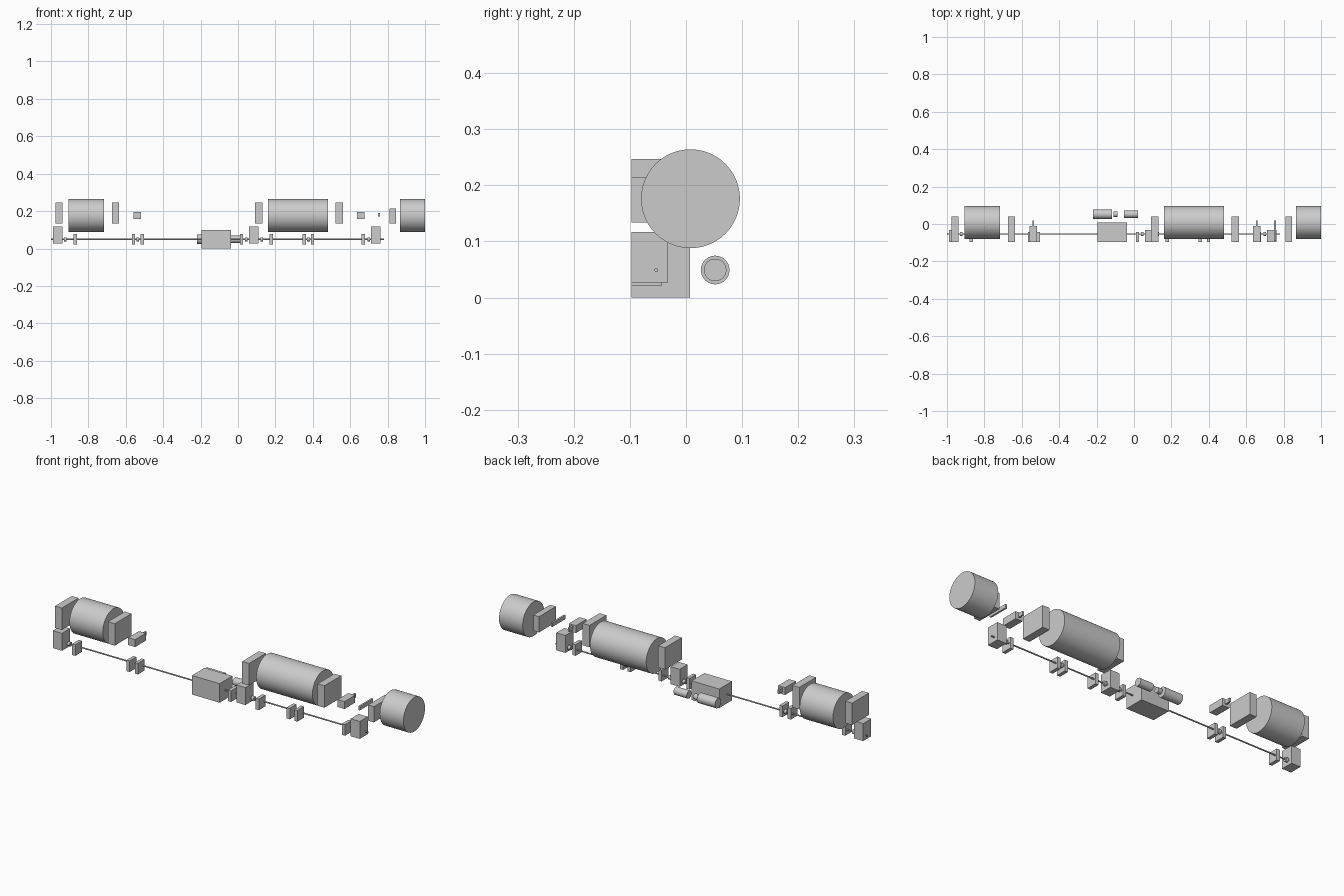
import bpy
import bmesh
from math import radians
from mathutils import Matrix, Vector

cube = bpy.data.objects.get("Cube")
if cube:
    bpy.data.objects.remove(cube, do_unlink=True)

grey = bpy.data.materials.new("machine_grey")
grey.use_nodes = True
grey.diffuse_color = (0.6, 0.6, 0.6, 1)
grey.node_tree.nodes["Principled BSDF"].inputs["Base Color"].default_value = (0.6, 0.6, 0.6, 1)

FRONT = -0.097      # shared front plane of the housings
SHAFT_Y, SHAFT_Z = -0.053, 0.049


def finish(name, bm):
    mesh = bpy.data.meshes.new(name)
    bm.to_mesh(mesh)
    bm.free()
    mesh.materials.append(grey)
    obj = bpy.data.objects.new(name, mesh)
    bpy.context.collection.objects.link(obj)
    return obj


def box(name, x, y, z):
    """Box spanning the given (low, high) ranges."""
    bm = bmesh.new()
    bmesh.ops.create_cube(bm, size=1)
    spans = (x, y, z)
    bmesh.ops.scale(bm, vec=Vector([b - a for a, b in spans]), verts=bm.verts)
    bmesh.ops.translate(bm, vec=Vector([(a + b) / 2 for a, b in spans]), verts=bm.verts)
    return finish(name, bm)


def rod(name, x, y, z, radius, sides=64):
    """Cylinder lying along x, smooth around and flat on the ends."""
    bm = bmesh.new()
    place = Matrix.Translation(((x[0] + x[1]) / 2, y, z)) @ Matrix.Rotation(radians(90), 4, "Y")
    bmesh.ops.create_cone(bm, cap_ends=True, segments=sides, radius1=radius,
                          radius2=radius, depth=x[1] - x[0], matrix=place)
    for face in bm.faces:
        face.smooth = len(face.verts) == 4
    for edge in bm.edges:
        edge.smooth = all(f.smooth for f in edge.link_faces)
    return finish(name, bm)


def around(x, width):
    return (x - width / 2, x + width / 2)


# Large drums
for name, x in (("left_end_drum", (0.865, 1.0)), ("middle_drum", (0.16, 0.481)),
                ("right_end_drum", (-0.906, -0.716))):
    rod(name, x, 0.008, 0.176, 0.088, 96)

# Upper bearing housings beside the drums
for i, x in enumerate((-0.957, -0.655, 0.111, 0.542)):
    box(f"drum_housing_{i + 1}", around(x, 0.039), (FRONT, 0.04), (0.134, 0.247))
box("end_drum_housing", around(0.827, 0.033), (FRONT, 0.04), (0.134, 0.215))

# Small upper blocks and the thin cross bars
for i, x in enumerate((-0.539, 0.656)):
    box(f"sensor_block_{i + 1}", around(x, 0.04), (FRONT, -0.01), (0.158, 0.196))
for i, x in enumerate((-0.539, 0.656, 0.754)):
    box(f"cross_bar_{i + 1}", around(x, 0.009), (-0.09, 0.019), (0.17, 0.19))

# Long drive shaft
rod("drive_shaft", (-1.0, 0.781), SHAFT_Y, SHAFT_Z, 0.0035, 24)

# Lower bevel housings
for i, x in enumerate((-0.963, 0.084, 0.737)):
    box(f"bevel_housing_{i + 1}", around(x, 0.052), (FRONT, -0.032), (0.027, 0.117))

# Shaft support pads
for i, x in enumerate((-0.87, -0.559, -0.512, 0.019, 0.178, 0.355, 0.398, 0.67)):
    box(f"shaft_support_{i + 1}", around(x, 0.018), (FRONT, -0.043), (0.021, 0.078))

# Couplings on the shaft
for i, x in enumerate((-0.924, -0.535, 0.045, 0.126, 0.377, 0.699)):
    rod(f"shaft_coupling_{i + 1}", around(x, 0.014), SHAFT_Y, SHAFT_Z, 0.011, 32)

# Main gearbox with the motor line behind it
box("gearbox", (-0.195, -0.037), (FRONT, 0.007), (0.0, 0.098))
rod("main_motor", (-0.219, -0.117), 0.052, SHAFT_Z, 0.0255)
rod("motor_coupling", (-0.109, -0.087), 0.052, SHAFT_Z, 0.014, 32)
rod("auxiliary_motor", (-0.054, 0.021), 0.052, SHAFT_Z, 0.02)
